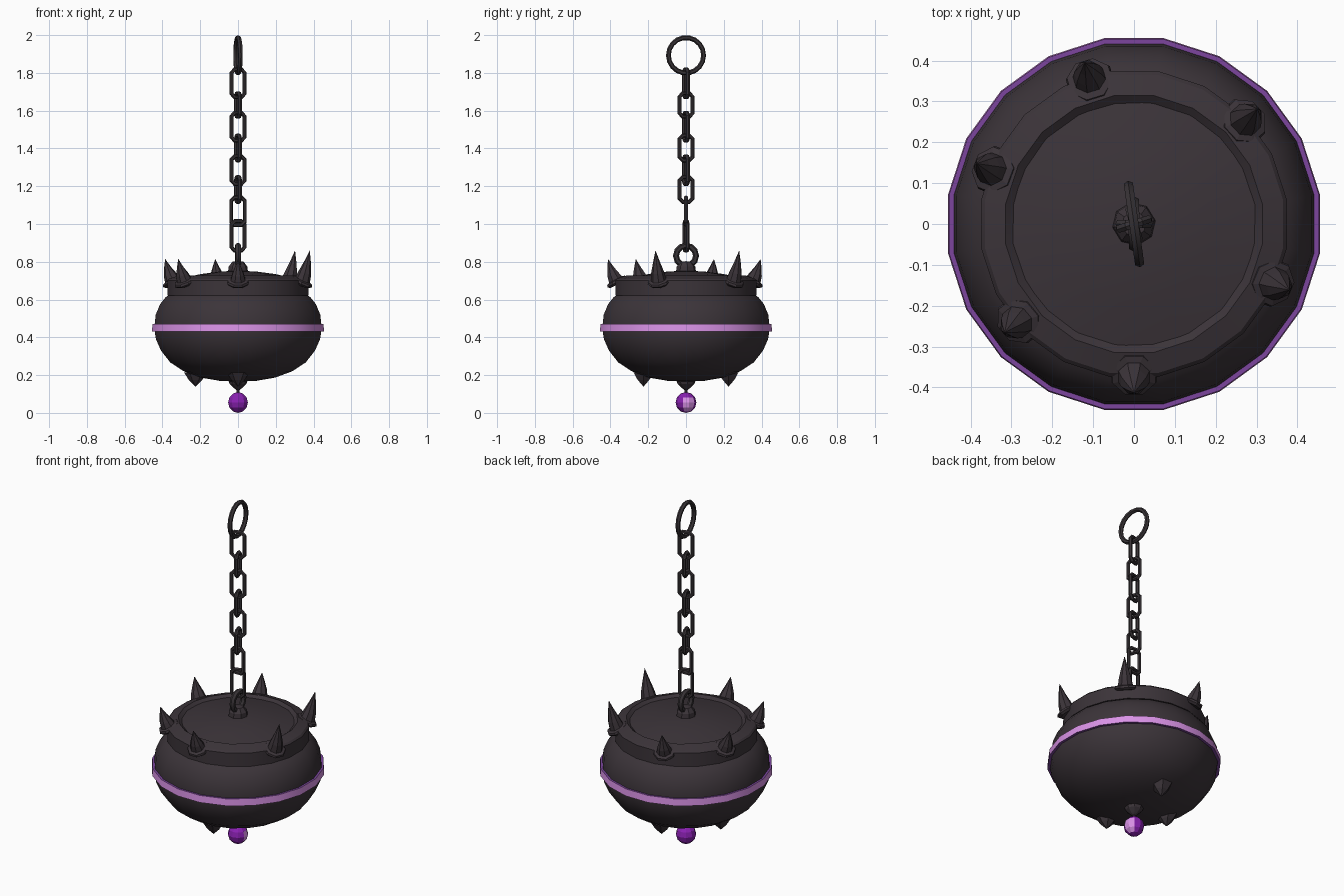
import bpy, bmesh, math
from mathutils import Vector

cube = bpy.data.objects.get("Cube")
if cube:
    bpy.data.objects.remove(cube, do_unlink=True)


def material(name, rgb):
    m = bpy.data.materials.new(name)
    m.use_nodes = True
    m.diffuse_color = (*rgb, 1)
    m.node_tree.nodes["Principled BSDF"].inputs["Base Color"].default_value = (*rgb, 1)
    return m


CHARCOAL = material("charcoal iron", (0.044, 0.034, 0.041))
CHAIN = material("chain iron", (0.038, 0.032, 0.036))
LILAC = material("lilac glow", (0.70, 0.29, 0.80))
PURPLE = material("purple band edge", (0.20, 0.06, 0.34))
VIOLET = material("violet glass", (0.25, 0.015, 0.44))


def finish(bm, name, mat, angle=30):
    """Turn a bmesh into a named, coloured, shaded object."""
    bmesh.ops.remove_doubles(bm, verts=bm.verts, dist=1e-5)
    bmesh.ops.recalc_face_normals(bm, faces=bm.faces)
    me = bpy.data.meshes.new(name)
    bm.to_mesh(me)
    bm.free()
    me.materials.append(mat)
    ob = bpy.data.objects.new(name, me)
    bpy.context.collection.objects.link(ob)
    bpy.ops.object.select_all(action='DESELECT')
    ob.select_set(True)
    bpy.context.view_layer.objects.active = ob
    if angle:
        bpy.ops.object.shade_smooth_by_angle(angle=math.radians(angle))
    return ob


def skin(bm, rings, wrap=False):
    """Bridge successive rings of points with quads."""
    vs = [[bm.verts.new(p) for p in r] for r in rings]
    n = len(vs[0])
    for i in range(len(vs) if wrap else len(vs) - 1):
        a, b = vs[i], vs[(i + 1) % len(vs)]
        for j in range(n):
            k = (j + 1) % n
            bm.faces.new((a[j], a[k], b[k], b[j]))
    return vs


def lathe(name, profile, mat, sides=20, turn=9, wrap=False, at=(0, 0), angle=30):
    """Revolve (radius, z) points round a vertical axis."""
    bm = bmesh.new()
    angs = [math.radians(turn) + math.tau * j / sides for j in range(sides)]
    skin(bm, [[(at[0] + r * math.cos(a), at[1] + r * math.sin(a), z) for a in angs]
              for r, z in profile], wrap)
    bmesh.ops.dissolve_degenerate(bm, dist=1e-5, edges=bm.edges)
    return finish(bm, name, mat, angle)


def loop_tube(name, path, z, yaw, radius, mat, sides=6):
    """Sweep a round section along a closed upright loop of (u, z) points."""
    bm = bmesh.new()
    u = Vector((math.cos(math.radians(yaw)), math.sin(math.radians(yaw)), 0))
    normal = Vector((-u.y, u.x, 0))
    pts = [u * a + Vector((0, 0, b + z)) for a, b in path]
    rings = []
    for i, p in enumerate(pts):
        t1 = (p - pts[i - 1]).normalized()
        t2 = (pts[(i + 1) % len(pts)] - p).normalized()
        out = (t1 + t2).normalized().cross(normal)
        rings.append([p + radius * (math.cos(math.tau * j / sides) * out
                                    + math.sin(math.tau * j / sides) * normal)
                      for j in range(sides)])
    skin(bm, rings, True)
    return finish(bm, name, mat)


def circle(r, n):
    return [(r * math.cos(math.tau * i / n), r * math.sin(math.tau * i / n)) for i in range(n)]


def link_path(w, h, c=0.018):
    return [(w, h - c), (w - c, h), (c - w, h), (-w, h - c),
            (-w, c - h), (c - w, -h), (w - c, -h), (w, c - h)]


# Bowl, rim and domed lid
lathe("bowl", [(0, 0.165), (0.1, 0.17), (0.2, 0.187), (0.29, 0.22), (0.363, 0.267),
               (0.413, 0.33), (0.44, 0.39), (0.449, 0.45), (0.441, 0.52),
               (0.418, 0.575), (0.388, 0.612), (0.36, 0.63)], CHARCOAL)
lathe("rim", [(0.35, 0.622), (0.379, 0.622), (0.379, 0.70), (0.37, 0.71),
              (0.318, 0.727), (0.296, 0.71), (0.296, 0.65)], CHARCOAL)
lathe("lid", [(0.31, 0.711), (0.2, 0.735), (0.1, 0.748), (0, 0.753)], CHARCOAL, 14)

# Band round the widest part: bright outside, darker upper and lower edges
band = lathe("waist_band", [(0.435, 0.43), (0.461, 0.43), (0.4585, 0.47), (0.435, 0.47)],
             LILAC, wrap=True)
band.data.materials.append(PURPLE)
for p in band.data.polygons:
    p.material_index = int(abs(p.normal.z) > 0.5)

# Curved spikes with tilted collars round the rim: (angle, tip height)
for i, (deg, tip) in enumerate([(107, 0.815), (43, 0.86), (-23, 0.86),
                                (-90, 0.815), (220, 0.815), (159, 0.815)]):
    a = math.radians(deg)
    out, side = Vector((math.cos(a), math.sin(a), 0)), Vector((-math.sin(a), math.cos(a), 0))

    def ring(r, z, size, tilt, n=8):
        """Ring of n points whose axis leans outward by tilt degrees."""
        t = math.radians(tilt)
        slope = out * math.cos(t) - Vector((0, 0, math.sin(t)))
        centre = out * r + Vector((0, 0, z))
        return [centre + size * (slope * math.cos(math.tau * (j + 0.5) / n)
                                 + side * math.sin(math.tau * (j + 0.5) / n)) for j in range(n)]

    bm = bmesh.new()
    vs = skin(bm, [ring(0.360, 0.682, 0.050, 28), ring(0.366, 0.692, 0.061, 28),
                   ring(0.371, 0.702, 0.057, 28), ring(0.373, 0.706, 0.042, 28)])
    bm.faces.new(vs[0])
    bm.faces.new(vs[-1])
    finish(bm, f"spike_collar_{i + 1}", CHARCOAL, 0)

    h = tip - 0.70
    bm = bmesh.new()
    skin(bm, [ring(0.370, 0.698, 0.043, 28), ring(0.386, 0.70 + h * 0.28, 0.034, 20),
              ring(0.399, 0.70 + h * 0.6, 0.019, 8), ring(0.413, tip, 0.0, 0)])
    bmesh.ops.dissolve_degenerate(bm, dist=1e-5, edges=bm.edges)
    finish(bm, f"spike_{i + 1}", CHARCOAL, 0)

# Short studs and a central finial under the bowl
for i, (x, y) in enumerate([(-0.225, 0), (0, 0.225), (0, -0.225)]):
    lathe(f"under_stud_{i + 1}", [(0.06, 0.213), (0.036, 0.175), (0, 0.139)],
          CHARCOAL, 6, 0, at=(x, y), angle=0)
lathe("finial", [(0.055, 0.18), (0.045, 0.153), (0.02, 0.13), (0.009, 0.122),
                 (0.009, 0.095)], CHARCOAL, 8, angle=0)

# Hanging orb with a few paler facets
bm = bmesh.new()
bmesh.ops.create_uvsphere(bm, u_segments=10, v_segments=6, radius=0.055)
bmesh.ops.translate(bm, verts=bm.verts, vec=(0, 0, 0.055))
orb = finish(bm, "orb", VIOLET, 0)
orb.data.materials.append(LILAC)
for p in orb.data.polygons:
    azimuth = math.degrees(math.atan2(p.center.y, p.center.x))
    p.material_index = int(0 < azimuth < 72 and 0.01 < p.center.z < 0.09)

# Knob and eye ring on the lid
lathe("lid_knob", [(0.055, 0.735), (0.05, 0.775), (0.03, 0.80), (0, 0.803)], CHARCOAL, 8, angle=0)
loop_tube("lid_eye", circle(0.053, 12), 0.832, 92, 0.016, CHAIN)

# Chain: (centre height, half height, yaw)
for i, (z, h, yaw) in enumerate([(0.937, 0.078, 15), (1.068, 0.073, 0), (1.183, 0.066, 108),
                                 (1.285, 0.074, 18), (1.403, 0.066, 108), (1.515, 0.074, 18),
                                 (1.630, 0.062, 108), (1.745, 0.074, 18)]):
    loop_tube(f"chain_link_{i + 1}", link_path(0.036, h), z, yaw, 0.011, CHAIN)
loop_tube("top_ring", circle(0.094, 18), 1.893, 98, 0.013, CHAIN)
